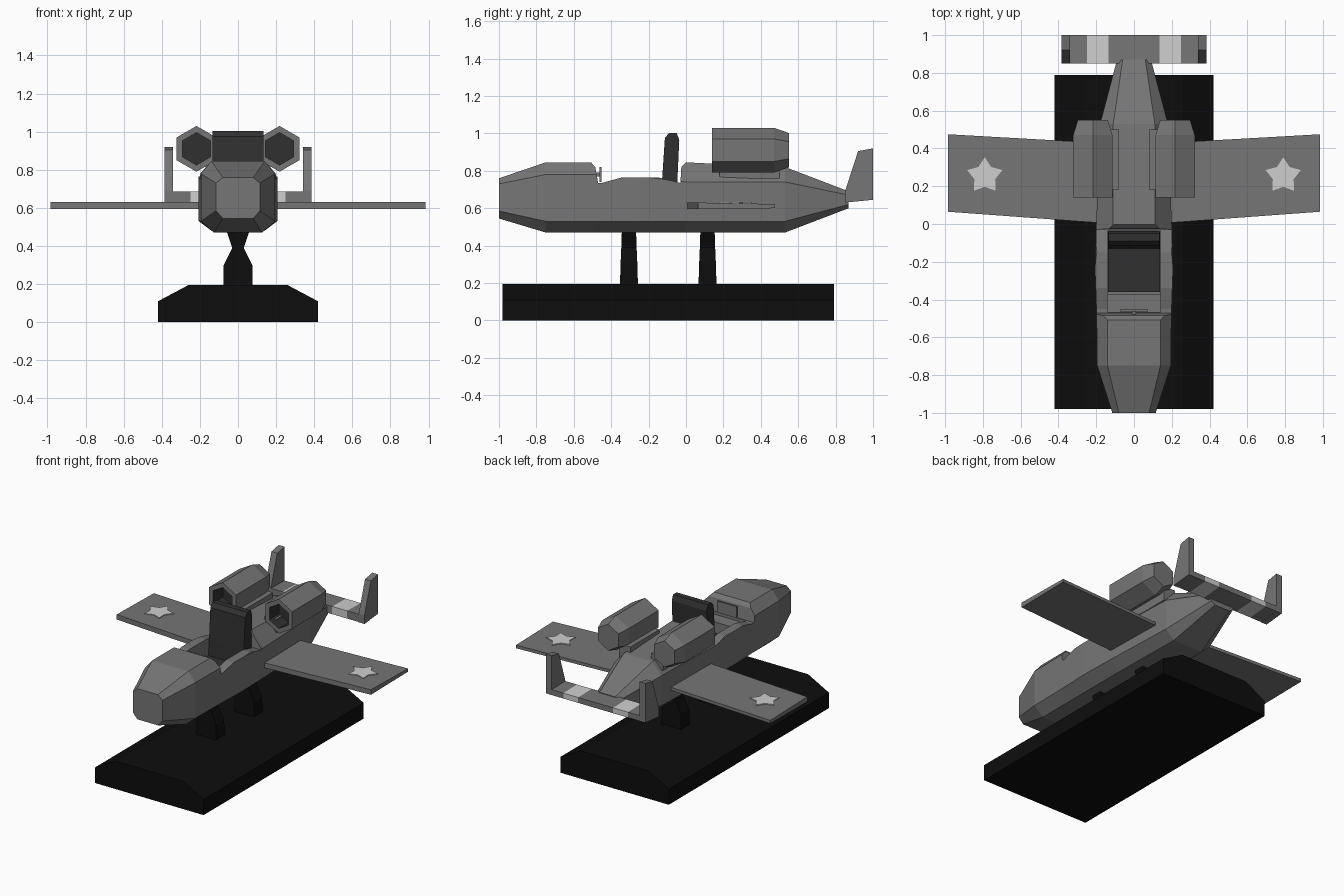
import bpy, bmesh
from math import sin, cos, pi, radians

cube = bpy.data.objects.get("Cube")
if cube:
    bpy.data.objects.remove(cube, do_unlink=True)


def material(name, value):
    mat = bpy.data.materials.new(name)
    mat.use_nodes = True
    color = (value, value, value, 1)
    mat.diffuse_color = color
    mat.node_tree.nodes["Principled BSDF"].inputs["Base Color"].default_value = color
    return mat


GREY = material("hull grey", 0.18)
DARK = material("seat charcoal", 0.03)
BLACK = material("stand black", 0.004)
LIGHT = material("marking light grey", 0.62)


def finish(name, bm, *mats):
    bmesh.ops.recalc_face_normals(bm, faces=bm.faces)
    mesh = bpy.data.meshes.new(name)
    bm.to_mesh(mesh)
    bm.free()
    obj = bpy.data.objects.new(name, mesh)
    bpy.context.collection.objects.link(obj)
    for mat in mats:
        mesh.materials.append(mat)
    return obj


def loft(name, rings, *mats):
    """Skin a list of equal-sized point rings and cap both ends."""
    bm = bmesh.new()
    loops = [[bm.verts.new(p) for p in ring] for ring in rings]
    n = len(loops[0])
    for a, b in zip(loops, loops[1:]):
        for i in range(n):
            j = (i + 1) % n
            bm.faces.new((a[i], a[j], b[j], b[i]))
    bm.faces.new(loops[0])
    bm.faces.new(loops[-1])
    return finish(name, bm, *mats)


def prism_x(name, profile, x0, x1, mat):
    """Extrude a (y, z) profile along x."""
    return loft(name, [[(x, y, z) for y, z in profile] for x in (x0, x1)], mat)


def box(name, x, y, z, mat):
    return prism_x(name, [(y[0], z[0]), (y[1], z[0]), (y[1], z[1]), (y[0], z[1])], x[0], x[1], mat)


def cut(target, cutter):
    mod = target.modifiers.new("cut", 'BOOLEAN')
    mod.operation = 'DIFFERENCE'
    mod.solver = 'EXACT'
    mod.object = cutter
    bpy.context.view_layer.objects.active = target
    bpy.ops.object.modifier_apply(modifier=mod.name)
    bpy.data.objects.remove(cutter, do_unlink=True)


# Display stand with bevelled long edges
half = [(0.42, 0), (0.42, 0.11), (0.26, 0.195)]
outline = half + [(-x, z) for x, z in reversed(half)]
loft("stand_base", [[(x, y, z) for x, z in outline] for y in (-0.98, 0.79)], BLACK)

# Waisted support posts
for name, yc in (("front_post", -0.305), ("rear_post", 0.115)):
    rings = []
    for z, w, d in ((0.19, 0.075, 0.048), (0.3, 0.075, 0.045), (0.39, 0.03, 0.041), (0.48, 0.06, 0.038)):
        rings.append([(sx * w, yc + sy * d, z) for sx, sy in ((-1, -1), (1, -1), (1, 1), (-1, 1))])
    loft(name, rings, BLACK)

# Fuselage sections: y, bottom, lower side, upper side, top, half width, half top, half bottom
sections = [
    (-1.0, 0.545, 0.585, 0.73, 0.76, 0.115, 0.08, 0.08),
    (-0.75, 0.47, 0.53, 0.78, 0.845, 0.195, 0.14, 0.125),
    (-0.48, 0.47, 0.53, 0.78, 0.845, 0.198, 0.14, 0.125),
    (-0.25, 0.47, 0.53, 0.77, 0.845, 0.206, 0.13, 0.125),
    (0.0, 0.47, 0.53, 0.74, 0.845, 0.2, 0.11, 0.125),
    (0.53, 0.47, 0.53, 0.74, 0.82, 0.18, 0.11, 0.115),
    (0.87, 0.6, 0.62, 0.67, 0.69, 0.09, 0.06, 0.06),
]
rings = []
for y, zb, zl, zu, zt, w, wt, wb in sections:
    side = [(wb, zb), (w, zl), (w, zu), (wt, zt)]
    rings.append([(x, y, z) for x, z in side + [(-x, z) for x, z in reversed(side)]])
fuselage = loft("fuselage", rings, GREY)

# Open cockpit: sill cut across the hull, then the well
cut(fuselage, prism_x("sill_cutter", [
    (-0.51, 0.847), (-0.485, 0.82), (-0.47, 0.735), (-0.45, 0.735), (-0.34, 0.765),
    (-0.15, 0.765), (-0.03, 0.735), (-0.025, 0.82), (0, 0.847), (0, 1.1), (-0.51, 1.1)],
    -0.3, 0.3, GREY))
cut(fuselage, box("well_cutter", (-0.14, 0.14), (-0.465, -0.035), (0.6, 0.8), GREY))

# Cockpit fittings
box("dashboard", (-0.14, 0.14), (-0.47, -0.37), (0.6, 0.715), GREY)
box("instrument_panel", (-0.075, 0.075), (-0.462, -0.452), (0.74, 0.82), GREY)
box("panel_stem", (-0.01, 0.01), (-0.49, -0.455), (0.77, 0.79), GREY)
box("seat_cushion", (-0.137, 0.137), (-0.36, -0.04), (0.595, 0.645), DARK)
prism_x("seat_back", [(-0.135, 0.61), (-0.128, 0.75), (-0.113, 0.975), (-0.09, 1.003),
                      (-0.05, 1.003), (-0.036, 0.965), (-0.046, 0.75), (-0.05, 0.61)],
        -0.135, 0.135, DARK)

for label, s in (("left", 1), ("right", -1)):
    # Wing, swept slightly backward towards the tip
    plan = ((0.1, 0.0, 0.425), (0.985, 0.065, 0.475))
    loft(label + "_wing", [[(s * x, a, 0.595), (s * x, a, 0.63), (s * x, b, 0.622), (s * x, b, 0.6)]
                           for x, a, b in plan], GREY)

    # Star marking as a thin plate on the wing
    star = []
    for i in range(10):
        r = 0.058 if i % 2 else 0.098
        a = pi / 2 + i * pi / 5
        star.append((s * 0.79 + r * cos(a), 0.255 + r * sin(a)))
    loft(label + "_star", [[(x, y, z) for x, y in star] for z in (0.624, 0.632)], LIGHT)

    # Hexagonal engine pod with a dark recessed intake and tapered rear
    rings = []
    for y, r in ((0.25, 0.085), (0.14, 0.085), (0.14, 0.12), (0.47, 0.12), (0.55, 0.092)):
        rings.append([(s * 0.218 + r * sin(i * pi / 3), y, 0.91 + r * cos(i * pi / 3)) for i in range(6)])
    pod = loft(label + "_engine_pod", rings, GREY, DARK)
    for face in pod.data.polygons:
        c = face.center
        if c.y < 0.26 and max(abs(pod.data.vertices[v].co.x - s * 0.218) for v in face.vertices) < 0.09:
            face.material_index = 1

    # Pylon joining the pod to the hull
    box(label + "_pylon", sorted((s * 0.08, s * 0.17)), (0.18, 0.5), (0.76, 0.86), GREY)

    # Tail fin
    prism_x(label + "_fin", [(0.85, 0.63), (1.0, 0.645), (1.0, 0.92), (0.92, 0.905), (0.85, 0.69)],
            s * 0.34, s * 0.385, GREY)

# Tailplane with two light bands
stops = [-0.345, -0.25, -0.135, 0.135, 0.25, 0.345]
tail = loft("tailplane", [[(x, 0.85, 0.632), (x, 1.0, 0.645), (x, 1.0, 0.683), (x, 0.85, 0.686)]
                          for x in stops], GREY, LIGHT)
for face in tail.data.polygons:
    if 0.135 < abs(face.center.x) < 0.25:
        face.material_index = 1
